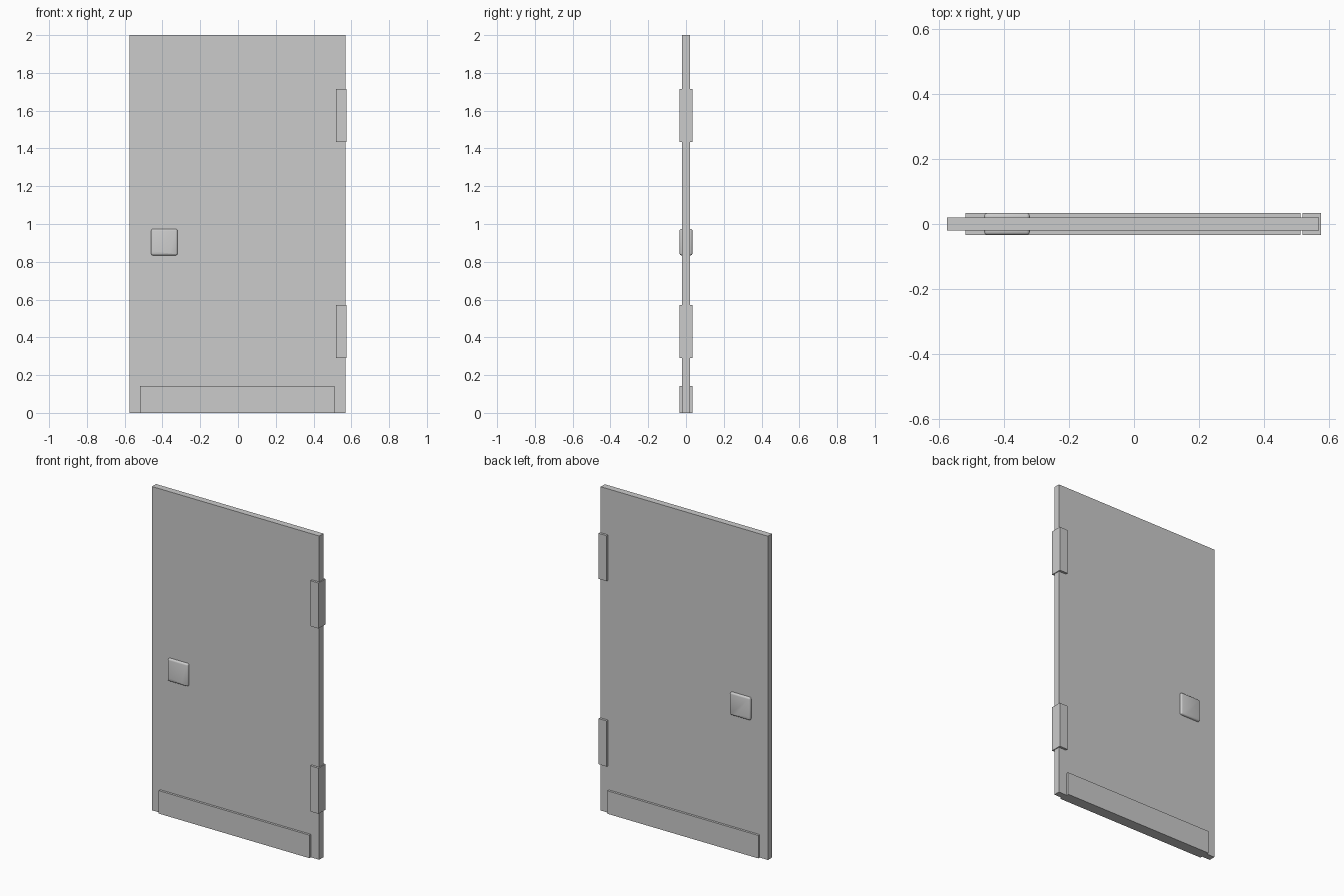
import bpy, bmesh
from mathutils import Vector, Matrix

if "Cube" in bpy.data.objects:
    bpy.data.objects.remove(bpy.data.objects["Cube"])

# Centres (x, z) of the shards of the cracked door
SEEDS = [
    (-0.47, 1.74), (-0.16, 1.72), (0.18, 1.95), (0.20, 1.42), (0.39, 1.74),
    (0.55, 1.79), (0.50, 1.52), (0.39, 1.36), (-0.20, 1.30), (-0.48, 1.31),
    (0.13, 1.08), (-0.10, 1.02), (-0.29, 1.11), (-0.56, 1.11), (-0.46, 1.07),
    (-0.58, 0.88), (-0.40, 0.93), (-0.18, 0.87), (-0.42, 0.77), (-0.26, 0.68),
    (-0.57, 0.63), (-0.04, 0.60), (0.32, 0.80), (0.47, 0.69), (0.10, 0.45),
    (0.42, 0.50), (0.55, 0.56), (0.38, 0.31), (0.57, 0.29), (-0.32, 0.40),
    (-0.33, 0.12), (-0.56, 0.12), (0.03, 0.14), (0.22, 0.12), (0.52, 0.08),
]
SEEDS = [Vector((x, 0, z)) for x, z in SEEDS]


def solid_box(lo, hi, bevel):
    lo, hi = Vector(lo), Vector(hi)
    bm = bmesh.new()
    bmesh.ops.create_cube(bm, size=1, matrix=Matrix.Translation((lo + hi) / 2)
                          @ Matrix.Diagonal((*(hi - lo), 1)))
    if bevel:
        bmesh.ops.bevel(bm, geom=bm.edges[:], offset=bevel, segments=3,
                        profile=0.5, affect='EDGES')
    return bm


def cracked_part(name, lo, hi, bevel=0):
    """A box split into closed shards, one around each seed."""
    source, result = solid_box(lo, hi, bevel), bmesh.new()
    for seed in SEEDS:
        shard = source.copy()
        for other in SEEDS:
            if other is seed or not shard.faces:
                continue
            cut = bmesh.ops.bisect_plane(
                shard, geom=shard.verts[:] + shard.edges[:] + shard.faces[:],
                dist=1e-6, plane_co=(seed + other) / 2,
                plane_no=other - seed, clear_outer=True)
            rim = [g for g in cut['geom_cut']
                   if isinstance(g, bmesh.types.BMEdge) and g.is_boundary]
            if len(rim) > 2:
                bmesh.ops.holes_fill(shard, edges=rim)
        if shard.faces:
            bmesh.ops.recalc_face_normals(shard, faces=shard.faces[:])
            piece = bpy.data.meshes.new("shard")
            shard.to_mesh(piece)
            result.from_mesh(piece)
            bpy.data.meshes.remove(piece)
        shard.free()
    mesh = bpy.data.meshes.new(name)
    result.to_mesh(mesh)
    source.free()
    result.free()
    obj = bpy.data.objects.new(name, mesh)
    bpy.context.collection.objects.link(obj)
    return obj


T = 0.034  # half thickness of the fittings

# Glass panel
cracked_part("door_panel", (-0.574, -0.02, 0), (0.569, 0.02, 2))

# Rail along the bottom
cracked_part("bottom_rail", (-0.518, -T, 0), (0.512, T, 0.142))

# Two hinge plates on the right edge
for name, z0, z1 in (("lower_hinge", 0.29, 0.572), ("upper_hinge", 1.435, 1.716)):
    cracked_part(name, (0.518, -T, z0), (0.574, T, z1))

# Square lock with rounded edges
lock = cracked_part("lock", (-0.46, -T, 0.834), (-0.32, T, 0.974), bevel=0.01)
bpy.ops.object.select_all(action='DESELECT')
lock.select_set(True)
bpy.context.view_layer.objects.active = lock
bpy.ops.object.shade_smooth_by_angle()
